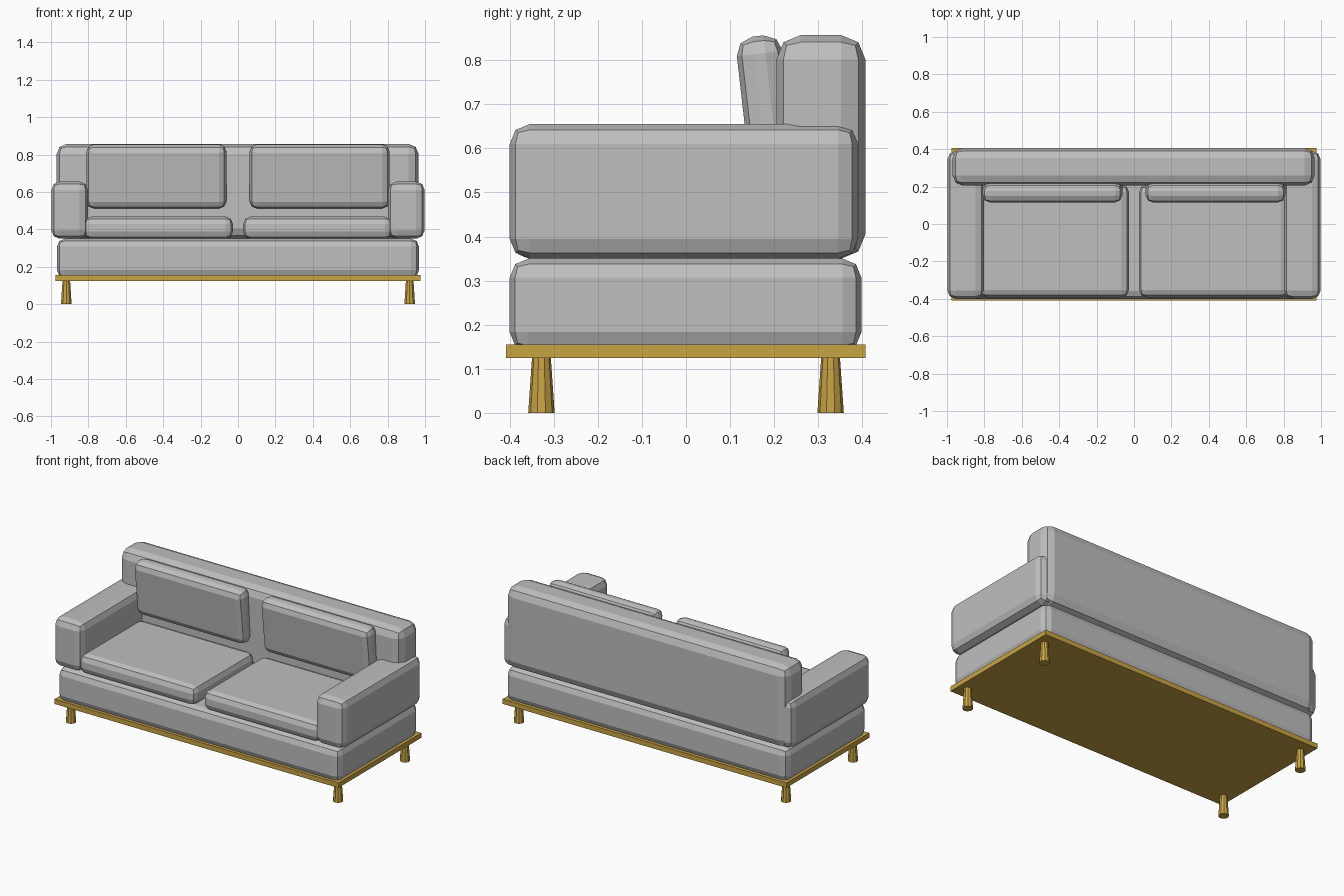
import bpy, bmesh, math
from mathutils import Matrix, Vector

if "Cube" in bpy.data.objects:
    bpy.data.objects.remove(bpy.data.objects["Cube"])


def material(name, rgb):
    m = bpy.data.materials.new(name)
    m.diffuse_color = (*rgb, 1)
    m.use_nodes = True
    m.node_tree.nodes["Principled BSDF"].inputs["Base Color"].default_value = m.diffuse_color
    return m


fabric = material("grey fabric", (0.52, 0.52, 0.52))
wood = material("golden wood", (0.58, 0.37, 0.06))


def finish(name, bm, mat):
    me = bpy.data.meshes.new(name)
    bm.normal_update()
    bm.to_mesh(me)
    bm.free()
    me.materials.append(mat)
    ob = bpy.data.objects.new(name, me)
    bpy.context.collection.objects.link(ob)
    return ob


def block(name, lo, hi, mat, bevel=0.0, tilt=0.0):
    """Box between two corners, optionally rounded and tilted about x."""
    lo, hi = Vector(lo), Vector(hi)
    bm = bmesh.new()
    bmesh.ops.create_cube(bm, size=1)
    bmesh.ops.scale(bm, vec=hi - lo, verts=bm.verts)
    if bevel:
        bmesh.ops.bevel(bm, geom=bm.edges[:], offset=bevel, segments=2,
                        profile=0.5, affect='EDGES')
    bm.transform(Matrix.Translation((lo + hi) / 2) @ Matrix.Rotation(tilt, 4, 'X'))
    return finish(name, bm, mat)


# Wooden platform and upholstered base
block("platform", (-0.975, -0.408, 0.125), (0.975, 0.407, 0.155), wood)
block("base", (-0.968, -0.4, 0.14), (0.968, 0.398, 0.35), fabric, 0.043)

# Backrest
block("backrest", (-0.97, 0.205, 0.35), (0.966, 0.407, 0.857), fabric, 0.055)

for side, s in (("left", -1), ("right", 1)):
    def span(a, b):
        return sorted((s * a, s * b))

    # Armrest
    x0, x1 = span(0.802, 0.998)
    block(side + "_armrest", (x0, -0.4, 0.35), (x1, 0.39, 0.655), fabric, 0.045)
    # Seat cushion
    x0, x1 = span(0.027, 0.825)
    block(side + "_seat_cushion", (x0, -0.392, 0.348), (x1, 0.21, 0.468), fabric, 0.04)
    # Leaning back cushion
    x0, x1 = span(0.062, 0.81)
    block(side + "_back_cushion", (x0, 0.13, 0.512), (x1, 0.235, 0.856), fabric,
          0.04, math.radians(6.5))
    # Tapered legs, wider at the floor
    for end, y in (("front", -0.328), ("back", 0.328)):
        bm = bmesh.new()
        bmesh.ops.create_cone(bm, cap_ends=True, segments=10, radius1=0.030,
                              radius2=0.021, depth=0.13,
                              matrix=Matrix.Translation((s * 0.918, y, 0.065)))
        finish(f"{side}_{end}_leg", bm, wood)
